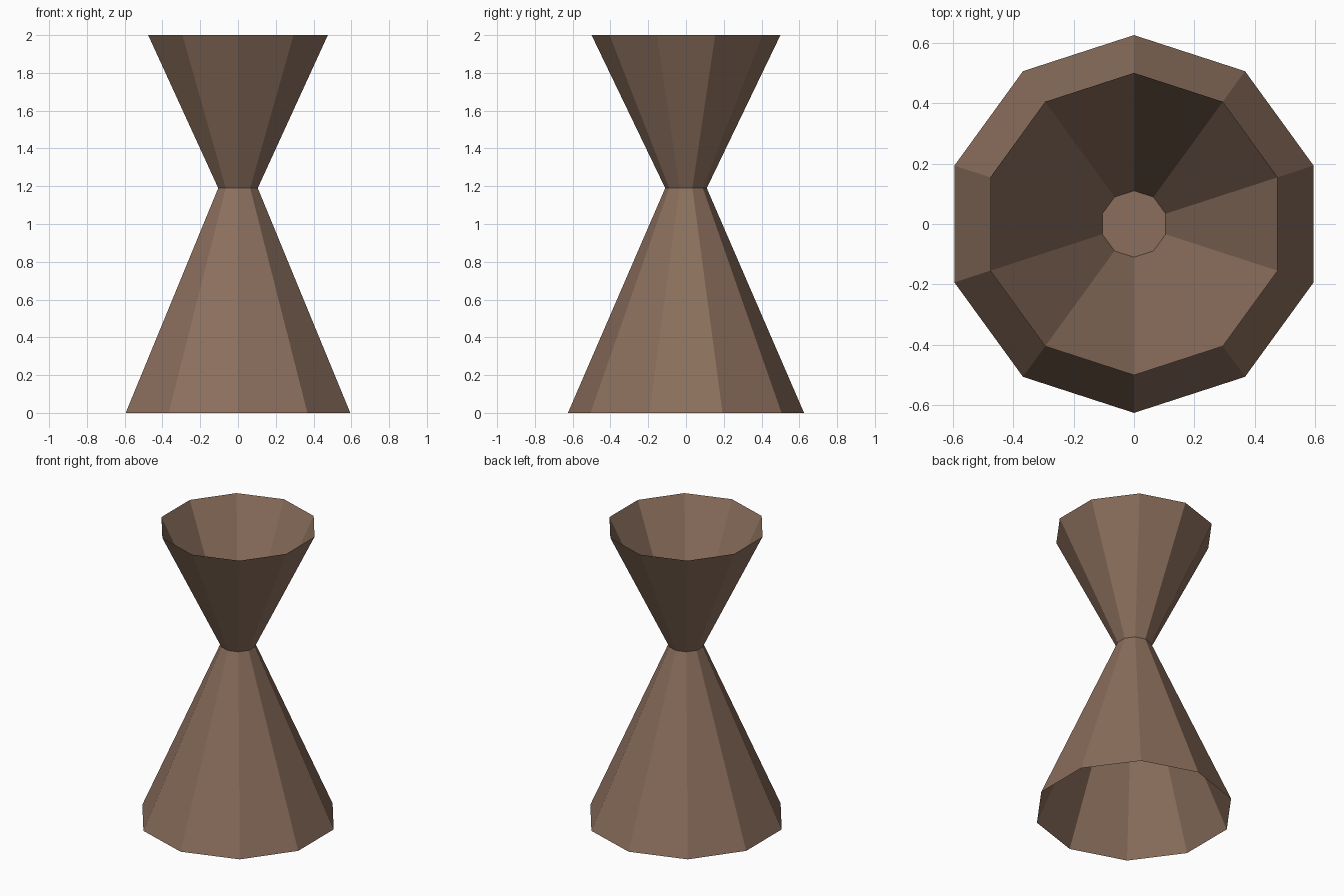
import bpy, bmesh, math

if "Cube" in bpy.data.objects:
    bpy.data.objects.remove(bpy.data.objects["Cube"])

SIDES = 10
WAIST_Z, WAIST_R = 1.19, 0.11

brown = bpy.data.materials.new("warm brown")
brown.diffuse_color = (0.258, 0.159, 0.109, 1.0)
brown.use_nodes = True
brown.node_tree.nodes["Principled BSDF"].inputs["Base Color"].default_value = brown.diffuse_color


def ring(bm, radius, z):
    """Ten-sided ring with a corner pointing along +y."""
    return [bm.verts.new((radius * math.sin(math.tau * i / SIDES),
                          radius * math.cos(math.tau * i / SIDES), z))
            for i in range(SIDES)]


def finish(bm, name):
    mesh = bpy.data.meshes.new(name)
    bm.to_mesh(mesh)
    bm.free()
    mesh.materials.append(brown)
    obj = bpy.data.objects.new(name, mesh)
    bpy.context.collection.objects.link(obj)


def open_cone(name, low, high, cap=False):
    """Hollow flat-sided shell between two (radius, z) rings."""
    bm = bmesh.new()
    a, b = ring(bm, *low), ring(bm, *high)
    for i in range(SIDES):
        j = (i + 1) % SIDES
        bm.faces.new((a[i], b[i], b[j], a[j]))
    if cap:
        bm.faces.new(b[::-1])
    finish(bm, name)


# Lower flared base, open underneath, closed at the waist
open_cone("base_cone", (0.625, 0.0), (WAIST_R, WAIST_Z), cap=True)
# Upper funnel, open at the top
open_cone("upper_funnel", (WAIST_R, WAIST_Z), (0.5, 2.0))
